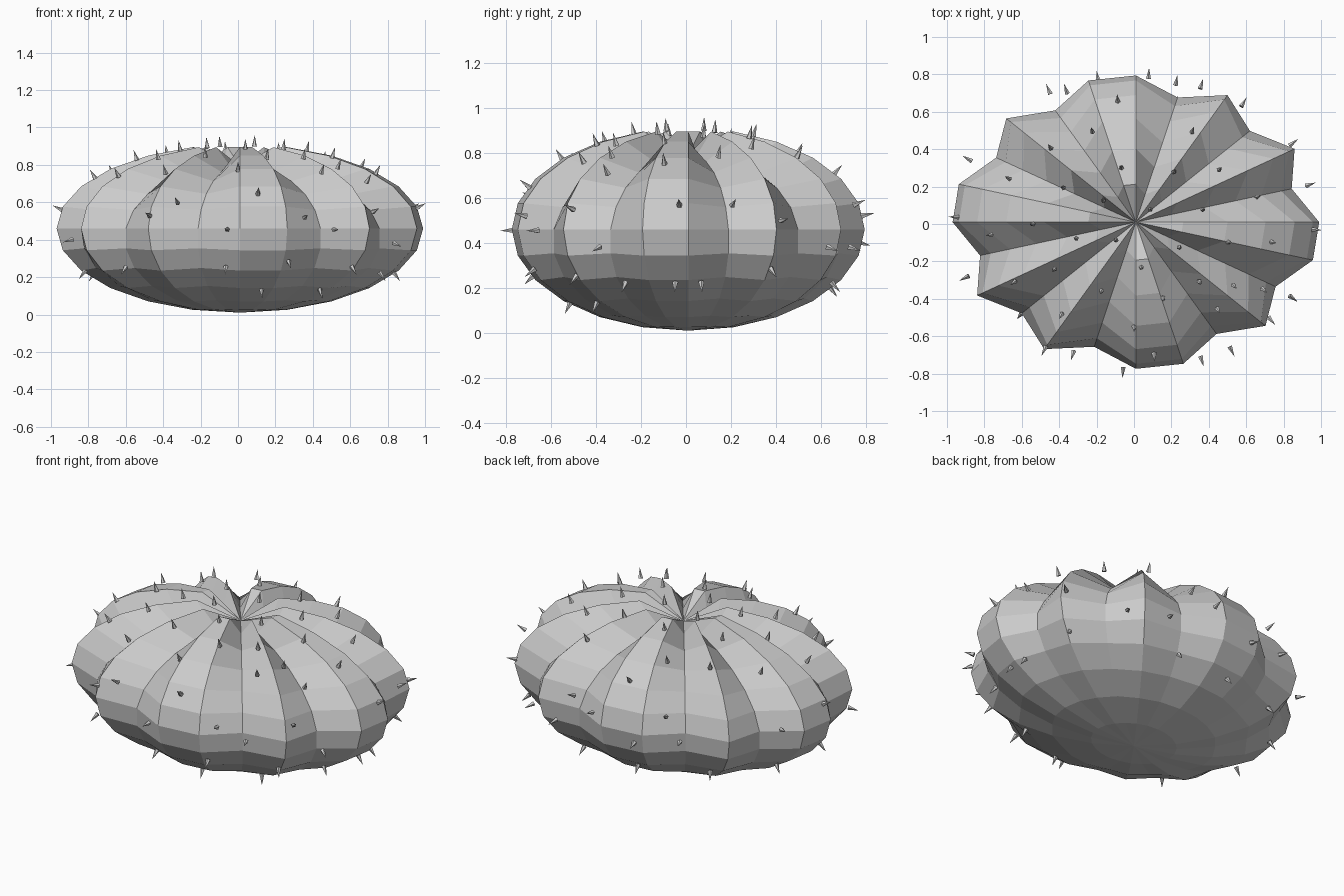
import bpy, bmesh, math
from mathutils import Vector, Matrix

if "Cube" in bpy.data.objects:
    bpy.data.objects.remove(bpy.data.objects["Cube"])

CENTRE = Vector((0.01, 0.01, 0.46))
SIZE = Vector((0.98, 0.784, 0.45))
SEGS, RINGS, RIBS = 24, 12, 10
GROOVES = {1, 3, 5, 8, 10, 13, 15, 17, 20, 22}


def to_object(name, bm):
    bmesh.ops.recalc_face_normals(bm, faces=bm.faces)
    mesh = bpy.data.meshes.new(name)
    bm.to_mesh(mesh)
    bm.free()
    obj = bpy.data.objects.new(name, mesh)
    bpy.context.collection.objects.link(obj)
    return obj


def on_body(direction):
    return CENTRE + Vector(d * s for d, s in zip(direction, SIZE))


# Ribbed body: squashed sphere whose grooves deepen towards the top
bm = bmesh.new()
rings = []
for r in range(1, RINGS):
    lat = -math.pi / 2 + math.pi * r / RINGS
    ring = []
    for i in range(SEGS):
        a = 2 * math.pi * i / SEGS
        depth = 0.12 * (1 + math.sin(lat)) if i in GROOVES else 0
        d = Vector((math.cos(a) * math.cos(lat), math.sin(a) * math.cos(lat), math.sin(lat)))
        ring.append(bm.verts.new(on_body(d * (1 - depth))))
    rings.append(ring)
bottom = bm.verts.new(on_body(Vector((0, 0, -1))))
top = bm.verts.new(on_body(Vector((0, 0, 0.74))))
for i in range(SEGS):
    j = (i + 1) % SEGS
    bm.faces.new((bottom, rings[0][j], rings[0][i]))
    bm.faces.new((top, rings[-1][i], rings[-1][j]))
    for lo, hi in zip(rings, rings[1:]):
        bm.faces.new((lo[i], lo[j], hi[j], hi[i]))
to_object("ribbed_body", bm)

# Spine positions on the upper side (x, y)
upper = [(-.09, .68), (-.23, .51), (-.46, .42), (-.69, .25), (-.39, .2), (-.17, .13),
         (-.07, .31), (.09, .08), (.22, .29), (.32, .51), (.47, .3), (.38, .08),
         (.68, .15), (.25, -.13), (.52, -.1), (.76, -.1), (.04, -.24), (-.1, -.09),
         (-.32, -.08), (-.56, 0), (-.79, -.06), (-.44, -.25), (-.66, -.32), (-.4, -.5),
         (-.18, -.37), (0, -.57), (.11, -.72), (.16, -.41), (.36, -.32), (.46, -.47),
         (.55, -.34), (.71, -.36)]
# Spine positions around the rim and below (angle, z)
rim = [(118, .45), (113, .58), (102, .4), (86, .52), (77, .57), (69, .38), (54, .38),
       (32, .5), (15, .57), (155, .5), (178, .56), (202, .4), (240, .53), (249, .6),
       (266, .455), (291, .52), (301, .455), (318, .55), (329, .38), (357, .57),
       (190, .23), (225, .25), (265, .25), (280, .13), (287, .28), (310, .13),
       (314, .25), (355, .22), (100, .2), (31, .28), (5, .22), (335, .22),
       (75, .22), (130, .22), (160, .22)]

directions = []
for x, y in upper:
    u, v = 0.97 * (x - CENTRE.x) / SIZE.x, 0.97 * (y - CENTRE.y) / SIZE.y
    directions.append(Vector((u, v, math.sqrt(max(0, 1 - u * u - v * v)))))
for deg, z in rim:
    w = (z - CENTRE.z) / SIZE.z
    rho, a = math.sqrt(1 - w * w), math.radians(deg)
    directions.append(Vector((rho * math.cos(a), rho * math.sin(a), w)))

# Small cone spines standing along the surface normal
bm = bmesh.new()
for d in directions:
    normal = Vector(c / s for c, s in zip(d, SIZE)).normalized()
    turn = normal.to_track_quat('Z', 'Y').to_matrix().to_4x4()
    place = Matrix.Translation(on_body(d) + normal * 0.022) @ turn
    bmesh.ops.create_cone(bm, cap_ends=True, segments=5, radius1=0.014, radius2=0,
                          depth=0.06, matrix=place)
to_object("spines", bm)
